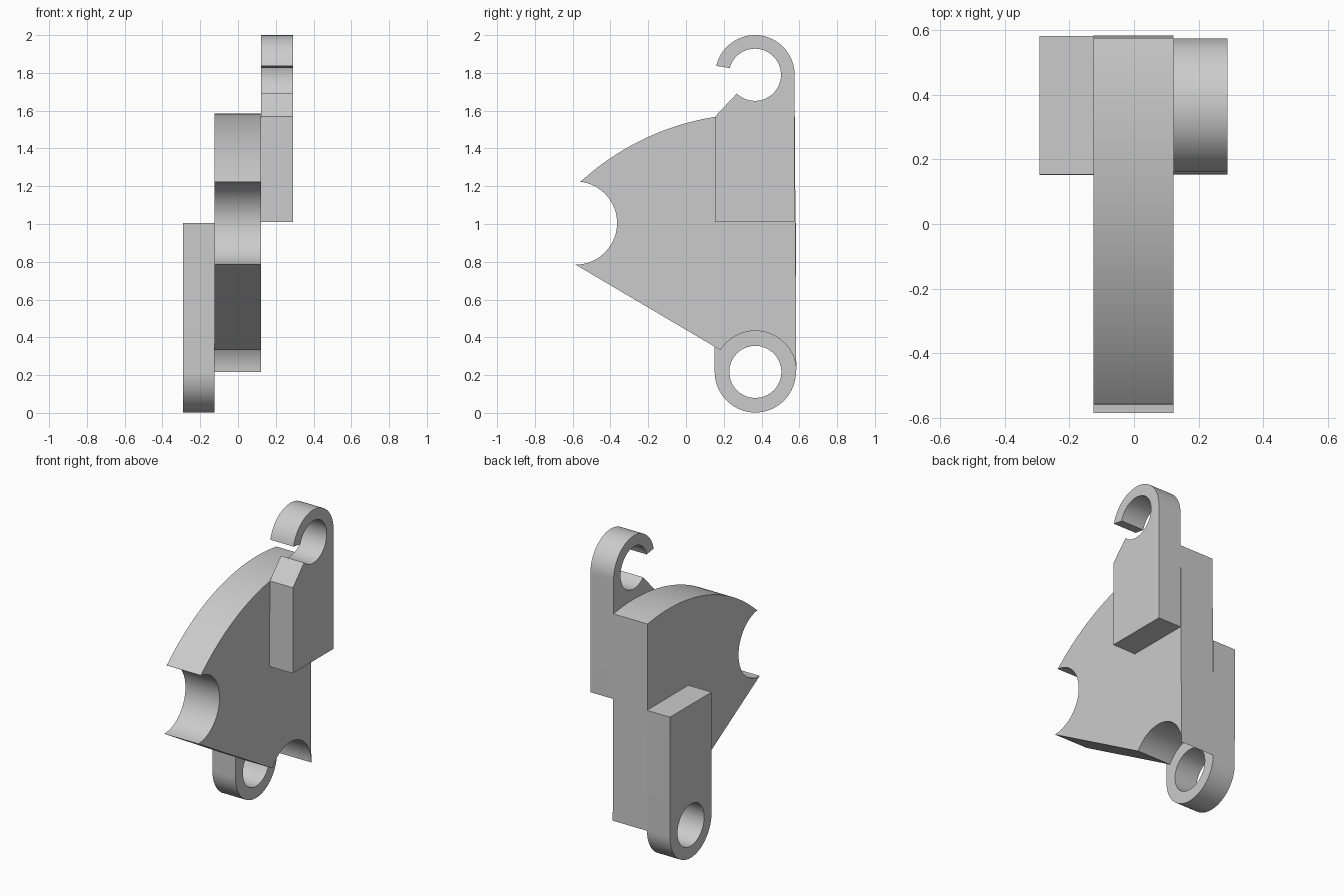
import bpy, bmesh
from math import sin, cos, radians

if "Cube" in bpy.data.objects:
    bpy.data.objects.remove(bpy.data.objects["Cube"], do_unlink=True)

grey = bpy.data.materials.new("light grey")
grey.use_nodes = True
grey.diffuse_color = (0.6, 0.6, 0.6, 1)
grey.node_tree.nodes["Principled BSDF"].inputs["Base Color"].default_value = (0.6, 0.6, 0.6, 1)


def arc(centre, radius, start, end, steps=40):
    """Points in the y-z plane, angles in degrees from +y."""
    angles = [radians(start + (end - start) * i / steps) for i in range(steps + 1)]
    return [(centre[0] + radius * cos(a), centre[1] + radius * sin(a)) for a in angles]


def plate(name, x0, x1, *loops):
    """Extrude a y-z outline, with optional hole outlines, from x0 to x1."""
    bm = bmesh.new()
    edges = []
    for loop in loops:
        verts = [bm.verts.new((x0, y, z)) for y, z in loop]
        edges += [bm.edges.new((v, verts[i - 1])) for i, v in enumerate(verts)]
    bmesh.ops.triangle_fill(bm, edges=edges, use_beauty=True)
    region = bmesh.ops.extrude_face_region(bm, geom=bm.faces[:])
    moved = [g for g in region["geom"] if isinstance(g, bmesh.types.BMVert)]
    bmesh.ops.translate(bm, verts=moved, vec=(x1 - x0, 0, 0))
    bmesh.ops.recalc_face_normals(bm, faces=bm.faces[:])
    mesh = bpy.data.meshes.new(name)
    bm.to_mesh(mesh)
    bm.free()
    mesh.materials.append(grey)
    obj = bpy.data.objects.new(name, mesh)
    bpy.context.collection.objects.link(obj)
    bpy.ops.object.select_all(action="DESELECT")
    obj.select_set(True)
    bpy.context.view_layer.objects.active = obj
    bpy.ops.object.shade_smooth_by_angle(angle=radians(30))
    return obj


lower_pivot = (0.367, 0.217)
upper_pivot = (0.365, 1.79)
side_notch = (-0.585, 1.005)

# Middle fan plate: curved top, round side notch, straight flank, pivot notch
plate("fan_plate", -0.125, 0.122,
      arc(lower_pivot, 1.367, 81.2, 132.6)
      + arc(side_notch, 0.22, 83.5, -90)
      + arc(lower_pivot, 0.217, 148, 0))

# Lower arm with a closed eye
plate("lower_eye_arm", -0.292, -0.125,
      [(0.583, 1.005), (0.153, 1.005)] + arc(lower_pivot, 0.215, 180, 360),
      arc(lower_pivot, 0.138, 0, 351, 39))

# Upper arm with an open hook
plate("upper_hook_arm", 0.122, 0.29,
      [(0.153, 1.01), (0.575, 1.01)]
      + arc(upper_pivot, 0.21, 0, 167)
      + arc(upper_pivot, 0.138, 165, -134, 60)
      + [(0.155, 1.57)])
